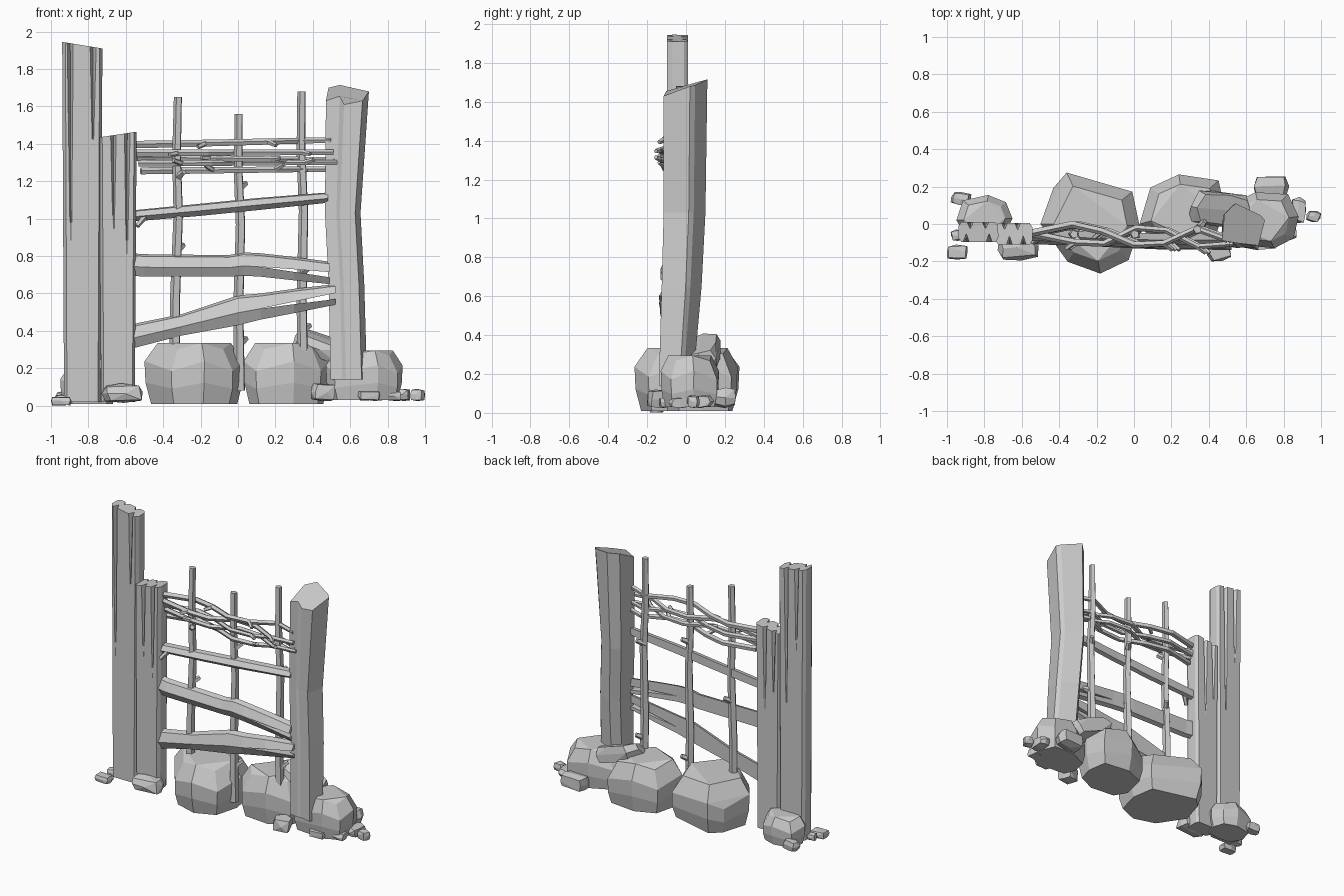
import bpy
import bmesh
import random
from itertools import product
from mathutils import Vector, Euler

cube = bpy.data.objects.get("Cube")
if cube:
    bpy.data.objects.remove(cube, do_unlink=True)

grey = bpy.data.materials.new("plain grey")
grey.use_nodes = True
grey.diffuse_color = (.6, .6, .6, 1)
grey.node_tree.nodes["Principled BSDF"].inputs["Base Color"].default_value = (.6, .6, .6, 1)


def finish(name, bm):
    bmesh.ops.recalc_face_normals(bm, faces=bm.faces)
    mesh = bpy.data.meshes.new(name)
    bm.to_mesh(mesh)
    bm.free()
    mesh.materials.append(grey)
    obj = bpy.data.objects.new(name, mesh)
    bpy.context.collection.objects.link(obj)
    return obj


def loft(name, rings):
    """Skin a list of equal-length point rings and cap both ends."""
    bm = bmesh.new()
    loops = [[bm.verts.new(p) for p in ring] for ring in rings]
    for low, high in zip(loops, loops[1:]):
        for i in range(len(low)):
            j = (i + 1) % len(low)
            bm.faces.new((low[i], low[j], high[j], high[i]))
    bm.faces.new(loops[0])
    bm.faces.new(loops[-1])
    return finish(name, bm)


def stick(name, path, r0, r1, sides=5):
    """Tapered faceted stick along a path."""
    path = [Vector(p) for p in path]
    last = len(path) - 1
    rings = []
    for i, p in enumerate(path):
        along = path[min(i + 1, last)] - path[max(i - 1, 0)]
        u = along.cross(Vector((.1, 1, .15))).normalized()
        v = along.cross(u).normalized()
        r = r0 + (r1 - r0) * i / last
        ring = []
        for k in range(sides):
            turn = Euler((0, 0, k * 6.2832 / sides)).to_matrix() @ Vector((r, 0, 0))
            ring.append(p + u * turn.x + v * turn.y)
        rings.append(ring)
    return loft(name, rings)


# Split posts: each crack starts at its own height and widens toward the top
def split_post(name, x0, x1, y0, y1, z_left, z_right, front, back):
    def section(t):
        def put(f, y):
            x = x0 + (x1 - x0) * f + (f - .5) * .02 * (t - 1)
            return (x, y, .02 + t * (z_left + (z_right - z_left) * f - .02))

        def crack(f, start, y, deep):
            grow = max(0, (t - start) / (1 - start))
            wide = .02 + .055 * grow
            return [put(f - wide, y), put(f, y + deep * grow), put(f + wide, y)]
        pts = [put(.08, y0)]
        for f, start in front:
            pts += crack(f, start, y0, .045)
        pts += [put(.93, y0), put(1, y0 + .025), put(.99, y1 - .02), put(.92, y1)]
        for f, start in reversed(back):
            pts += crack(f, start, y1, -.035)[::-1]
        return pts + [put(.08, y1), put(.01, y1 - .02), put(0, y0 + .025)]
    starts = {start for f, start in front + back}
    loft(name, [section(t) for t in sorted(starts | {0, 1})])


split_post("tall_right_post", -.94, -.725, -.097, .01, 1.945, 1.91,
           [(.2, .45), (.77, .74)], [(.3, .7), (.68, .5)])
split_post("short_right_post", -.742, -.542, -.11, .005, 1.435, 1.465,
           [(.38, .65), (.75, .55)], [(.25, .7), (.6, .6)])

# Broad left post with a slanted top
levels = [  # height, left x, right x, front y, back y, top slant
    (.14, .495, .69, -.14, .035, 0),
    (.65, .485, .675, -.125, .08, 0),
    (1.03, .465, .655, -.115, .1, 0),
    (1.64, .47, .7, -.115, .11, 1),
]
outline = [(0, .12, -.01), (.32, .06, .015), (.42, .09, -.03), (.85, 0, -.01),
           (1, .6, .04), (.9, .72, .045), (.32, 1, .075), (.06, .75, .06)]
loft("broad_left_post", [
    [(xa + (xb - xa) * u, ya + (yb - ya) * v, z + rise * slant) for u, v, rise in outline]
    for z, xa, xb, ya, yb, slant in levels])

# Upright poles with cut twig stubs
poles = [("right_pole", -.335, -.32, -.055, 1.65, (.83, 1.22)),
         ("middle_pole", .01, .005, -.055, 1.56, (.33, .74, 1.16)),
         ("left_pole", .35, .34, -.03, 1.68, (.4, .71, 1.07))]
for name, xa, xb, y, top, stubs in poles:
    path = [(xa + (xb - xa) * t + bend, y, .08 + (top - .08) * t)
            for t, bend in ((0, 0), (.3, -.005), (.6, .008), (.8, -.004), (1, 0))]
    stick(name, path, .031, .023)
    for i, z in enumerate(stubs):
        base = Vector((xa + (xb - xa) * z / top, y, z))
        stick(name + "_stub", [base, base + Vector((.035, .045 * (-1) ** i, .03))], .022, .016)


# Rails: wedge-fronted boards, optionally split into two prongs at the left end
def rail(name, stations, prongs=()):
    def halves(x, y, low, high, gap=0):
        h = high - low
        mid = low + h * .42
        upper = [(x, y + .03, high), (x, y - .005, high - h * .1), (x, y - .03, mid + gap)]
        lower = [(x, y - .03, mid - gap), (x, y, low), (x, y + .03, low + h * .1)]
        return upper + [(x, y + .03, mid + gap)], lower + [(x, y + .03, mid - gap)]
    rings = [halves(*s) for s in stations]
    loft(name, [up[:3] + down[1:3] for up, down in rings])
    if prongs:
        split = rings[-1:] + [halves(*s) for s in prongs]
        loft(name + "_upper_prong", [up for up, down in split])
        loft(name + "_lower_prong", [down for up, down in split])


rail("upper_rail", [(-.56, -.06, .985, 1.045), (-.2, -.07, 1.015, 1.08),
                    (.1, -.08, 1.045, 1.11), (.48, -.08, 1.085, 1.14)])
rail("middle_rail", [(-.57, -.07, .695, .815), (-.5, -.08, .69, .81), (-.05, -.09, .69, .805),
                     (.03, -.095, .695, .82), (.12, -.1, .69, .815)],
     [(.3, -.1, .67, .795, .007), (.49, -.1, .65, .77, .014)])
rail("lower_rail", [(-.57, -.07, .305, .435), (-.3, -.085, .375, .49), (0, -.1, .43, .59),
                    (.12, -.105, .46, .6)],
     [(.3, -.105, .495, .625, .007), (.52, -.11, .54, .65, .016)])
stick("upper_rail_stub", [(-.5, -.07, 1.01), (-.54, -.1, .96)], .018, .013)

# Woven branches: swing in front of and behind the poles
weave = (-.56, -.33, -.17, 0, .16, .33, .5)
branches = [("first", 1.395, 1.42, 1, .021), ("second", 1.35, 1.355, -1, .02),
            ("third", 1.325, 1.315, 1, .018), ("fourth", 1.295, 1.3, -1, .018),
            ("fifth", 1.255, 1.265, 1, .02)]
swing = (0, 1, .3, -1.1, -.9, .7, -.5)
counter = (0, -.9, -1, .7, .5, -1.2, -.9)
for i, (word, za, zb, side, r) in enumerate(branches):
    pattern = swing if side > 0 else counter
    path = []
    for k, (x, s) in enumerate(zip(weave, pattern)):
        t = k / (len(weave) - 1)
        path.append(Vector((x + i * .01, -.05 - .012 * t + s * .05, za + (zb - za) * t)))
    stick(word + "_branch", path, r, r * .75)
    for k, way in ((2 - i % 2, -1), (4 + i % 2, 1)):
        tip = Vector((.045 * way, -.035, -.02 + .012 * i))
        stick(word + "_branch_twig", [path[k], path[k] + tip], .016, .012)


def hull_rock(name, points, flat):
    """Convex faceted rock around the points, merging nearly flat facets."""
    bm = bmesh.new()
    for p in points:
        bm.verts.new(p)
    hull = bmesh.ops.convex_hull(bm, input=bm.verts)
    loose = set(hull["geom_interior"]) | set(hull["geom_unused"])
    bmesh.ops.delete(bm, geom=[g for g in loose if isinstance(g, bmesh.types.BMVert)], context="VERTS")
    bmesh.ops.dissolve_limit(bm, angle_limit=flat, verts=bm.verts, edges=bm.edges)
    return finish(name, bm)


# Boulders: plan outline, narrowed at the ground and the crown
def boulder(name, bottom, top, plan):
    mid = sum((Vector(p) for p in plan), Vector((0, 0))) / len(plan)
    points = []
    for share, scale, wobble in ((0, .87, 0), (.3, .98, .05), (.62, 1, .08), (.95, .74, .05)):
        for i, p in enumerate(plan):
            q = mid + (Vector(p) - mid) * (scale - wobble * (i % 2) / 2)
            points.append((q.x, q.y, bottom + (top - bottom) * (share + wobble * (-1) ** i)))
    hull_rock(name, points, .1)


boulder("right_boulder", .01, .335, [(-.5, 0), (-.44, .2), (-.36, .275), (0, .18), (.03, -.01),
                                     (-.02, -.2), (-.18, -.265), (-.36, -.21)])
boulder("middle_boulder", .01, .335, [(.03, 0), (.08, .2), (.24, .265), (.46, .24), (.485, .08),
                                      (.45, -.05), (.3, -.12), (.09, -.1)])
boulder("left_boulder", .03, .295, [(.47, -.02), (.51, -.11), (.75, -.13), (.86, -.08), (.88, .04),
                                    (.83, .165), (.65, .17), (.5, .1)])
boulder("right_post_boulder", .01, .2, [(-.95, .02), (-.92, .13), (-.78, .155), (-.68, .12),
                                        (-.65, .03), (-.69, -.07), (-.8, -.08), (-.9, -.07)])


# Chamfered stones fitted to a box: centre x, y, size x, y, bottom, top, turn
def stone(name, cx, cy, sx, sy, bottom, top, turn, seed):
    rng = random.Random(seed)
    spin = Euler((rng.uniform(-.08, .08), rng.uniform(-.08, .08), turn)).to_matrix()
    points = []
    for d in product((-1, 0, 1), repeat=3):
        if any(d):
            size = sum(abs(c) ** 4 for c in d) ** .25
            points.append(spin @ Vector(c / size + rng.uniform(-.1, .1) for c in d))
    low, high = [[pick(p[a] for p in points) for a in range(3)] for pick in (min, max)]
    base, span = (cx - sx / 2, cy - sy / 2, bottom), (sx, sy, top - bottom)
    fitted = [[base[a] + span[a] * (p[a] - low[a]) / (high[a] - low[a]) for a in range(3)] for p in points]
    return hull_rock(name, fitted, .2)


stones = [
    ("right_front_stone", -.62, -.13, .22, .13, .015, .12, .1),
    ("left_front_stone", .455, -.14, .13, .12, .025, .12, .3),
    ("left_back_stone", .735, .2, .19, .12, .025, .13, 0),
    ("left_small_stone", .7, -.1, .12, .08, .025, .08, .1),
    ("left_side_stone", .88, .075, .08, .14, .025, .09, -.1),
    ("left_end_stone", .96, .04, .08, .06, .025, .09, -.3),
    ("left_corner_stone", .825, -.04, .09, .1, .025, .08, .2),
    ("right_end_stone", -.945, -.15, .11, .08, 0, .05, 0),
    ("right_back_stone", -.925, .135, .11, .07, .01, .08, -.2),
    ("right_side_stone", -.945, -.06, .07, .06, .01, .06, .2),
]
for i, spec in enumerate(stones):
    stone(*spec, seed=i + 7)

# Slab leaning behind the broad post
slab = stone("leaning_slab", 0, 0, .35, .19, -.065, .065, 0, seed=40)
slab.rotation_euler = (.2, .35, -.1)
slab.location = (.465, .08, .305)
